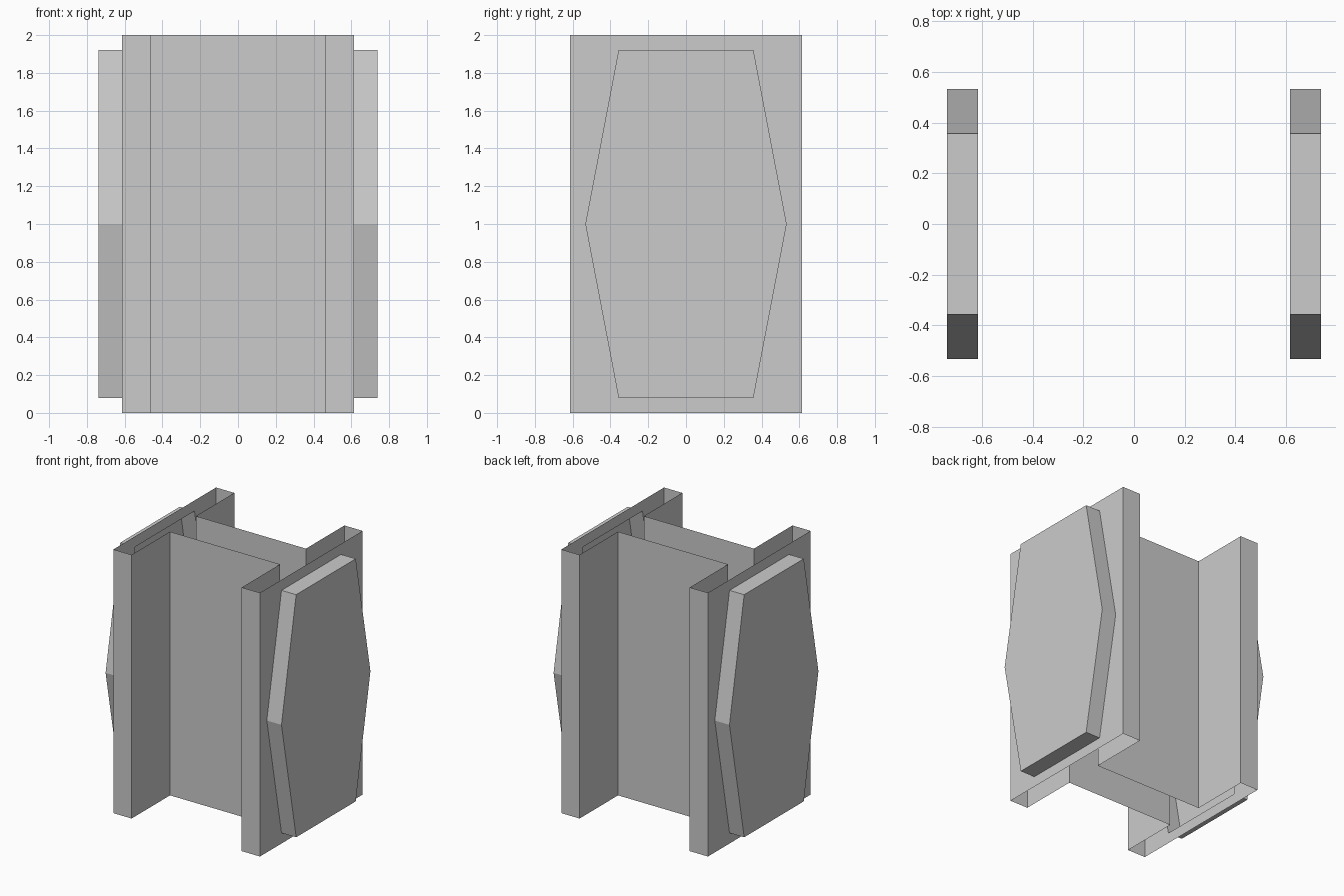
import bpy

if "Cube" in bpy.data.objects:
    bpy.data.objects.remove(bpy.data.objects["Cube"])

H = 2.0          # height
OUT = 0.615      # outer half width of the flanges
IN = 0.462       # inner face of the flanges
WEB = 0.155      # half depth of the central web
FACE = 0.738     # outer face of the raised panels


def make_object(name, verts, faces, axis):
    """Build a mesh and mirror it across the x (0) or y (1) axis."""
    mesh = bpy.data.meshes.new(name)
    mesh.from_pydata(verts, [], faces)
    mesh.update()
    obj = bpy.data.objects.new(name, mesh)
    bpy.context.collection.objects.link(obj)
    mod = obj.modifiers.new("Mirror", 'MIRROR')
    mod.use_axis = [axis == 0, axis == 1, False]
    mod.use_mirror_merge = False
    return obj


# Open-ended body: front half of the H profile, extruded upwards
profile = [(-OUT, -OUT), (-IN, -OUT), (-IN, -WEB),
           (IN, -WEB), (IN, -OUT), (OUT, -OUT)]
n = len(profile)
verts = [(x, y, z) for z in (0, H) for x, y in profile]
faces = [(i, i + 1, n + i + 1, n + i) for i in range(n - 1)]
make_object("body_walls", verts, faces, 1)

# Side wall with hollow raised hexagonal panel: border, rim and face
border = [(-OUT, 0), (OUT, 0), (OUT, 1), (OUT, H), (-OUT, H), (-OUT, 1)]
hexagon = [(-0.357, 0.08), (0.357, 0.08), (0.533, 1),
           (0.357, 1.92), (-0.357, 1.92), (-0.533, 1)]
loops = [(OUT, border), (OUT, hexagon), (FACE, hexagon)]
verts = [(x, y, z) for x, loop in loops for y, z in loop]
faces = [(6 * k + i, 6 * k + (i + 1) % 6, 6 * k + 6 + (i + 1) % 6, 6 * k + 6 + i)
         for k in range(2) for i in range(6)]
faces.append(tuple(range(12, 18)))
make_object("side_panel", verts, faces, 0)
